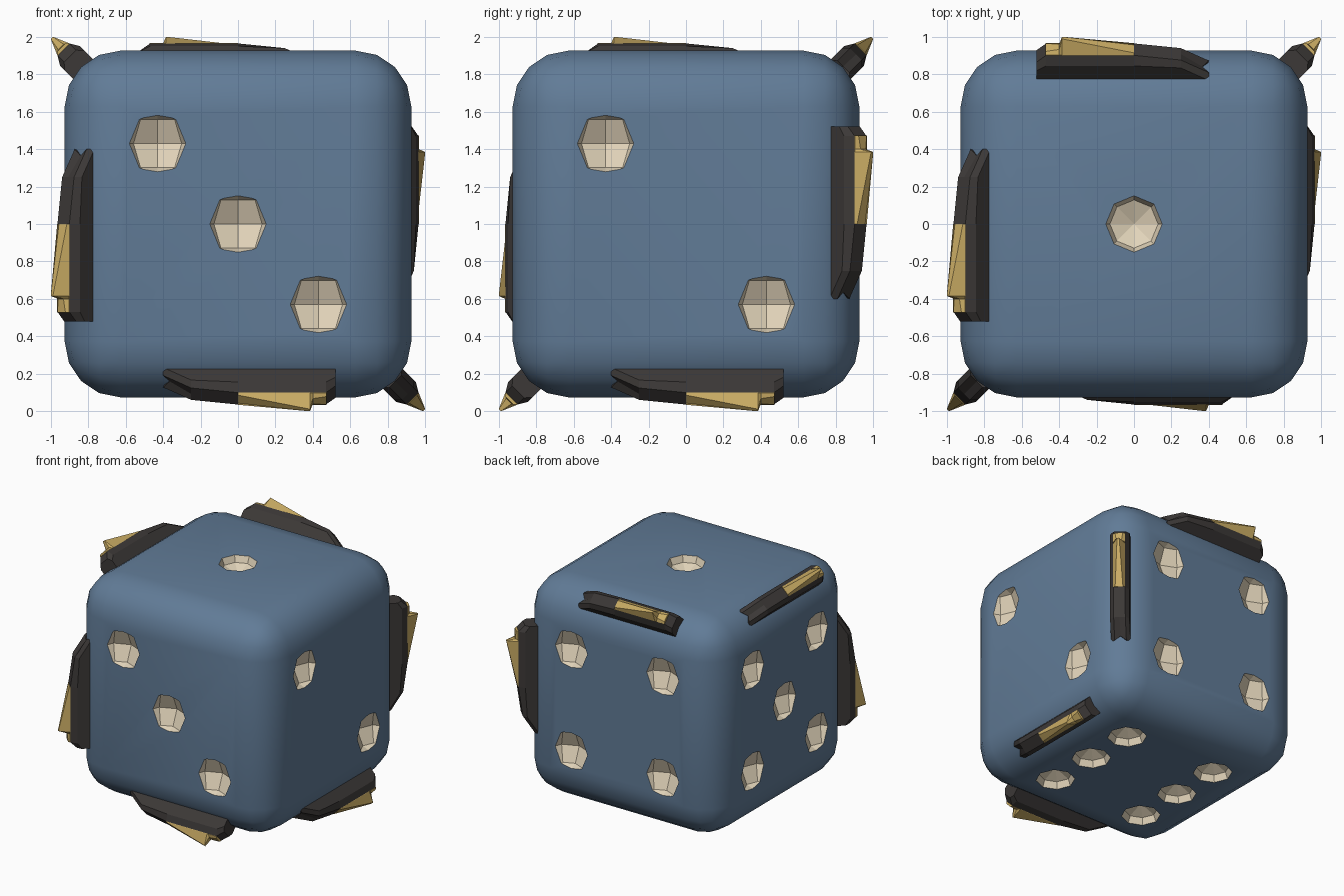
import bpy, bmesh
from mathutils import Vector, Matrix

if "Cube" in bpy.data.objects:
    bpy.data.objects.remove(bpy.data.objects["Cube"])

H = 0.927                      # half width of the cube
C = Vector((0, 0, 1))          # centre of the cube


def material(name, rgb):
    m = bpy.data.materials.new(name)
    m.diffuse_color = (*rgb, 1)
    m.use_nodes = True
    m.node_tree.nodes["Principled BSDF"].inputs["Base Color"].default_value = m.diffuse_color
    return m


BLUE = material("blue", (0.12, 0.20, 0.31))
BONE = material("bone", (0.76, 0.66, 0.49))
DARK = material("dark", (0.045, 0.04, 0.038))
GOLD = material("gold", (0.60, 0.42, 0.13))


def make(name, bm, mats):
    bmesh.ops.recalc_face_normals(bm, faces=bm.faces)
    me = bpy.data.meshes.new(name)
    bm.to_mesh(me)
    bm.free()
    ob = bpy.data.objects.new(name, me)
    bpy.context.collection.objects.link(ob)
    for m in mats:
        me.materials.append(m)
    return ob


# rounded cube body
bm = bmesh.new()
bmesh.ops.create_cube(bm, size=2 * H, matrix=Matrix.Translation(C))
bmesh.ops.bevel(bm, geom=bm.edges[:] + bm.verts[:], offset=0.3, segments=4,
                profile=0.5, affect='EDGES')
die = make("die_body", bm, [BLUE, BONE])

# pip hollows: low-poly spheres with centres just outside each face
P, R, D = 0.43, 0.182, 0.075
corners = [(-P, -P), (P, P), (-P, P), (P, -P)]
o = H + D
pips = [(0, 0, o)]                                                # top 1
pips += [(o, -P, P), (o, P, -P)]                                  # right 2
pips += [(-P, -o, P), (0, -o, 0), (P, -o, -P)]                    # front 3
pips += [(a, o, b) for a, b in corners]                           # back 4
pips += [(-o, a, b) for a, b in corners + [(0, 0)]]               # left 5
pips += [(a, b, -o) for a in (-P, P) for b in (-P, 0, P)]         # bottom 6
bm = bmesh.new()
for p in pips:
    bmesh.ops.create_uvsphere(bm, u_segments=8, v_segments=4, radius=R,
                              matrix=Matrix.Translation(C + Vector(p)))
for f in bm.faces:
    f.material_index = 1
cutter = make("pip_cutter", bm, [BLUE, BONE])
cutter.hide_render = True

mod = die.modifiers.new("pips", 'BOOLEAN')
mod.operation = 'DIFFERENCE'
mod.solver = 'EXACT'
mod.object = cutter
bpy.context.view_layer.objects.active = die
die.select_set(True)
bpy.ops.object.modifier_apply(modifier=mod.name)
bpy.data.objects.remove(cutter)
bpy.ops.object.shade_smooth_by_angle(angle=0.55)
for f in die.data.polygons:
    if f.material_index == 1:
        f.use_smooth = False


def loft(name, sections, out, along, mat):
    """Skin closed sections of (s along edge, t across, u outward) points."""
    across = along.cross(out)
    bm = bmesh.new()
    rings = [[bm.verts.new(C + along * s + across * t + out * u)
              for s, t, u in sec] for sec in sections]
    n = len(rings[0])
    for a, b in zip(rings, rings[1:]):
        for i in range(n):
            j = (i + 1) % n
            bm.faces.new((a[i], a[j], b[j], b[i]))
    for ring in (rings[0], rings[-1]):       # caps split on the middle line
        h = n // 2
        bm.faces.new(ring[:h + 1])
        bm.faces.new(ring[h:] + ring[:1])
    return make(name, bm, [mat])


def holder_section(s, shoulder, top, notch=0.0):
    w, v, base = 0.075, 0.045, 1.03
    return [(s - notch, 0, base), (s, w, base), (s, w, shoulder), (s, v, top),
            (s - notch, 0, top), (s, -v, top), (s, -w, shoulder), (s, -w, base)]


def blade_section(s, top, r=0.012):
    v, base = 0.045, 1.30
    return [(s, 0, base), (s, v, base), (s, v, 1.322), (s, r, top),
            (s, 0, top), (s, -r, top), (s, -v, 1.322), (s, -v, base)]


holder = [holder_section(-0.52, 1.235, 1.27), holder_section(-0.47, 1.27, 1.32),
          holder_section(0, 1.27, 1.32), holder_section(0.25, 1.255, 1.285),
          holder_section(0.40, 1.16, 1.19, 0.035)]
blade = [blade_section(-0.472, 1.335, 0.03), blade_section(-0.40, 1.34, 0.02),
         blade_section(-0.385, 1.408, 0.008), blade_section(0, 1.324, 0.03)]

# six edge blades in a ring: outward diagonal, direction along the edge
edges = {
    "front_left": ((-1, -1, 0), (0, 0, 1)),
    "top_left": ((-1, 0, 1), (0, 1, 0)),
    "bottom_front": ((0, -1, -1), (-1, 0, 0)),
    "bottom_right": ((1, 0, -1), (0, -1, 0)),
    "back_right": ((1, 1, 0), (0, 0, -1)),
    "top_back": ((0, 1, 1), (1, 0, 0)),
}
for name, (out, along) in edges.items():
    out, along = Vector(out).normalized(), Vector(along)
    loft("blade_holder_" + name, holder, out, along, DARK)
    loft("blade_" + name, blade, out, along, GOLD)
